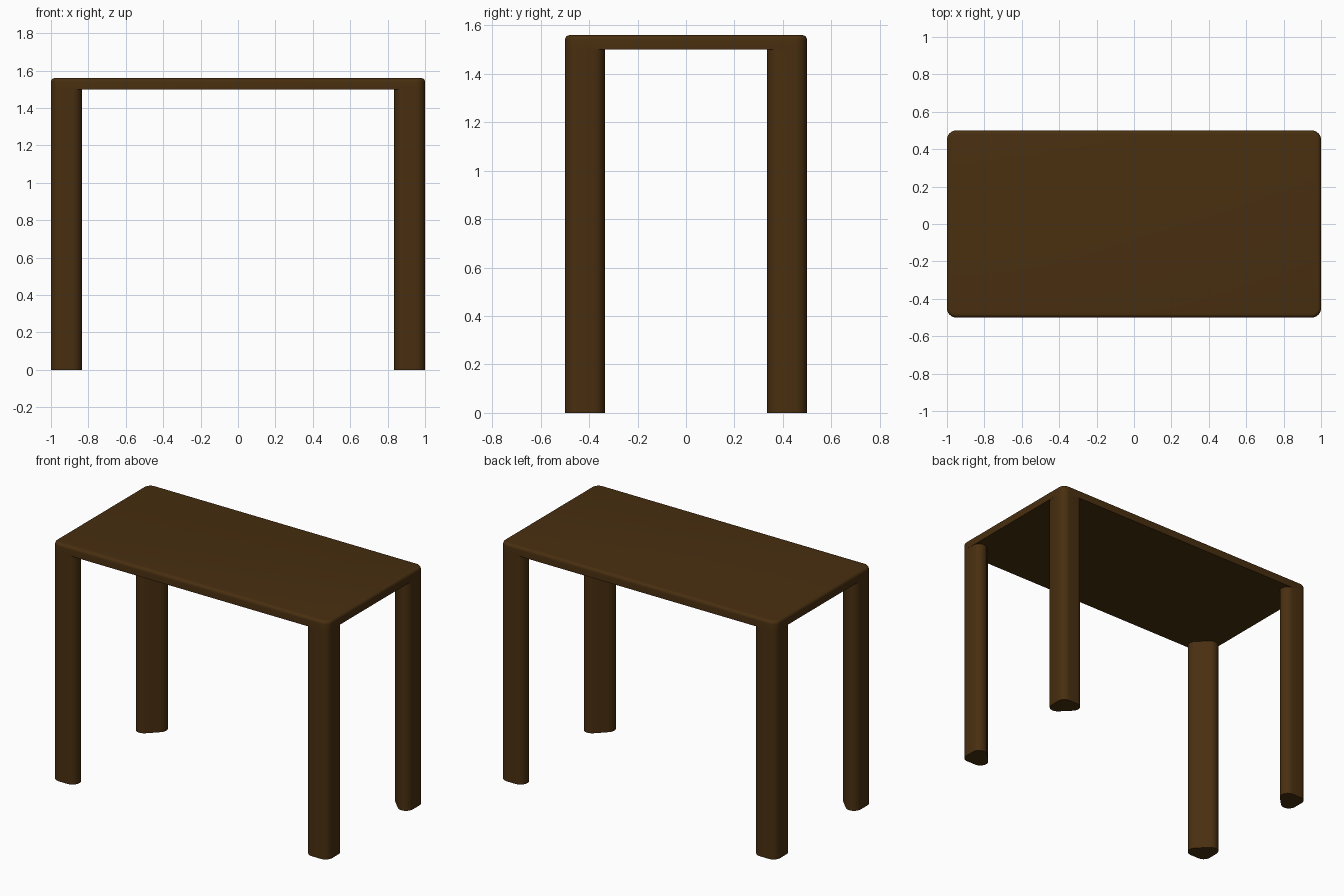
import bpy, bmesh, math

if "Cube" in bpy.data.objects:
    bpy.data.objects.remove(bpy.data.objects["Cube"])

wood = bpy.data.materials.new("dark wood")
wood.diffuse_color = (0.065, 0.028, 0.005, 1)
wood.use_nodes = True
wood.node_tree.nodes["Principled BSDF"].inputs["Base Color"].default_value = wood.diffuse_color
R = 0.05  # corner radius shared by top and legs


def arc(cx, cy, a0, a1, n=10):
    return [(cx + R * math.cos(math.radians(a0 + (a1 - a0) * i / n)),
             cy + R * math.sin(math.radians(a0 + (a1 - a0) * i / n))) for i in range(n + 1)]


def prism(name, outline, z0, z1, edge=0.0):
    bm = bmesh.new()
    face = bm.faces.new([bm.verts.new((x, y, z0)) for x, y in outline])
    ext = bmesh.ops.extrude_face_region(bm, geom=[face], use_keep_orig=True)
    bmesh.ops.translate(bm, vec=(0, 0, z1 - z0),
                        verts=[v for v in ext["geom"] if isinstance(v, bmesh.types.BMVert)])
    bmesh.ops.recalc_face_normals(bm, faces=bm.faces[:])
    if edge:
        rim = [e for e in bm.edges if all(v.co.z > z1 - 1e-5 for v in e.verts)]
        bmesh.ops.bevel(bm, geom=rim, offset=edge, segments=5, profile=0.5, affect='EDGES')
    me = bpy.data.meshes.new(name)
    bm.to_mesh(me)
    bm.free()
    me.materials.append(wood)
    ob = bpy.data.objects.new(name, me)
    bpy.context.collection.objects.link(ob)
    bpy.ops.object.select_all(action='DESELECT')
    ob.select_set(True)
    bpy.context.view_layer.objects.active = ob
    bpy.ops.object.shade_smooth_by_angle(angle=math.radians(35))


# Table top: rounded rectangle with a softened upper edge
top = (arc(1 - R, 0.5 - R, 0, 90) + arc(R - 1, 0.5 - R, 90, 180)
       + arc(R - 1, R - 0.5, 180, 270) + arc(1 - R, R - 0.5, 270, 360))
prism("table_top", top, 1.5, 1.56, 0.02)

# Legs: rounded triangles filling each corner, hypotenuse facing inward
W = 0.165
leg = arc(1 - R, 0.5 - R, 0, 90) + arc(1 - W + R, 0.5 - R, 90, 225) + arc(1 - R, 0.5 - W + R, 225, 360)[:-1]
for sx, side in ((-1, "left"), (1, "right")):
    for sy, end in ((-1, "front"), (1, "back")):
        prism(f"{end}_{side}_leg", [(x * sx, y * sy) for x, y in leg], 0, 1.5)
